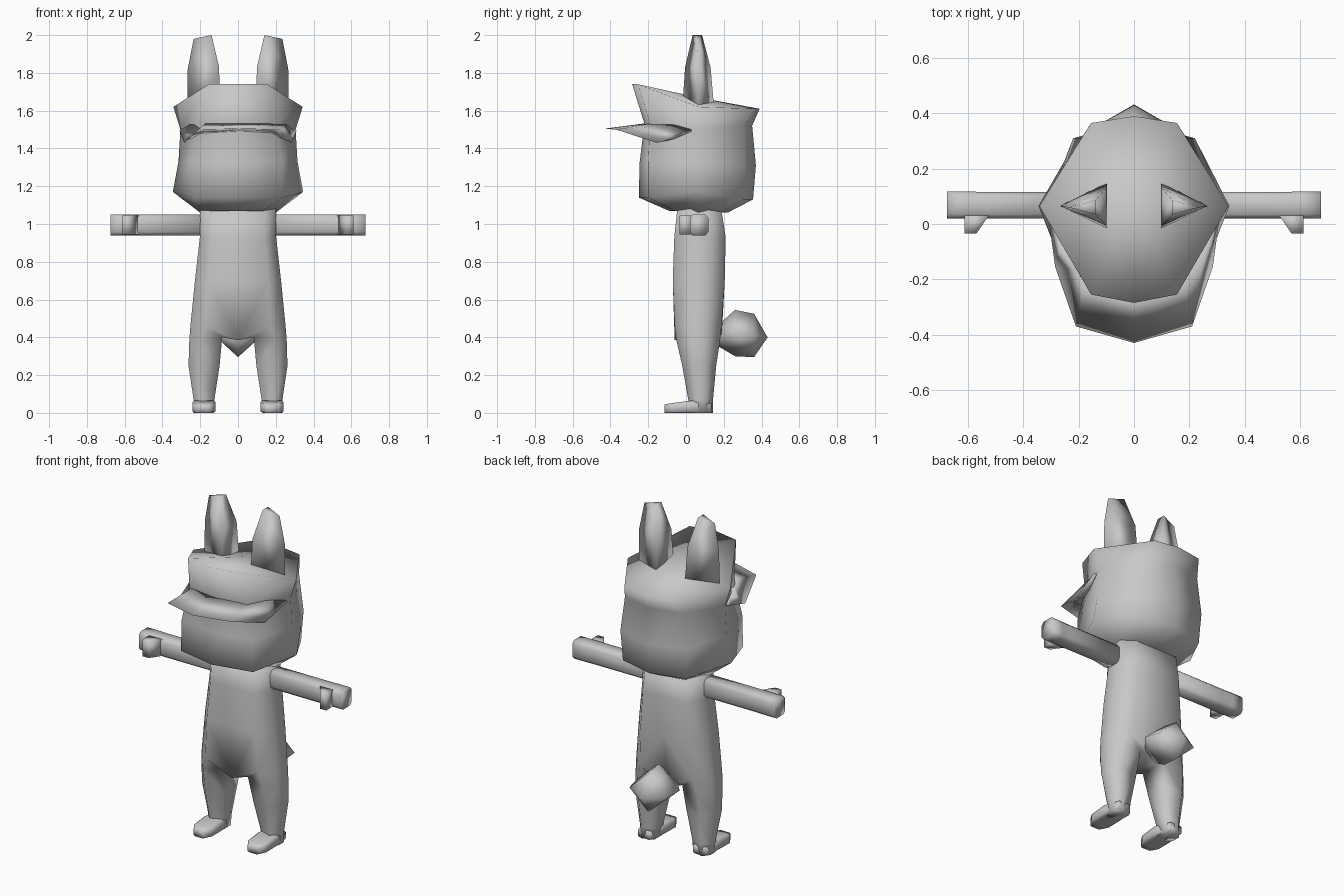
import bpy, bmesh, math

if "Cube" in bpy.data.objects:
    bpy.data.objects.remove(bpy.data.objects["Cube"])

gray = bpy.data.materials.new("plain_gray")
gray.diffuse_color = (0.58, 0.58, 0.58, 1)
gray.use_nodes = True
gray.node_tree.nodes["Principled BSDF"].inputs["Base Color"].default_value = gray.diffuse_color


def loft(name, rings, end=None, angle=180, mirror=False, merge=False):
    """Skin a stack of rings; close the far end with a face or a tip point."""
    bm = bmesh.new()
    loops = [[bm.verts.new(p) for p in ring] for ring in rings]
    n = len(loops[0])
    for a, b in zip(loops, loops[1:]):
        for i in range(n):
            j = (i + 1) % n
            bm.faces.new((a[i], a[j], b[j], b[i]))
    bm.faces.new(loops[0])
    if end is None:
        bm.faces.new(loops[-1])
    else:
        tip = bm.verts.new(end)
        for i in range(n):
            bm.faces.new((loops[-1][i], loops[-1][(i + 1) % n], tip))
    bmesh.ops.recalc_face_normals(bm, faces=bm.faces)
    if merge:  # open the seam along the mirror plane
        seam = [f for f in bm.faces if all(abs(v.co.x) < 1e-5 for v in f.verts)]
        bmesh.ops.delete(bm, geom=seam, context='FACES')
    me = bpy.data.meshes.new(name)
    bm.to_mesh(me)
    bm.free()
    me.materials.append(gray)
    ob = bpy.data.objects.new(name, me)
    bpy.context.collection.objects.link(ob)
    bpy.ops.object.select_all(action='DESELECT')
    ob.select_set(True)
    bpy.context.view_layer.objects.active = ob
    if mirror:
        mod = ob.modifiers.new("mirror", 'MIRROR')
        mod.use_mirror_merge = merge
        bpy.ops.object.modifier_apply(modifier=mod.name)
    if angle >= 180:
        bpy.ops.object.shade_smooth()
    else:
        bpy.ops.object.shade_smooth_by_angle(angle=math.radians(angle))
    return ob


def octagon(a0, a1, b0, b1, cut=0.3):
    """Chamfered rectangle in two axes."""
    ca, cb = (a1 - a0) * cut, (b1 - b0) * cut
    return [(a0 + ca, b0), (a1 - ca, b0), (a1, b0 + cb), (a1, b1 - cb),
            (a1 - ca, b1), (a0 + ca, b1), (a0, b1 - cb), (a0, b0 + cb)]


def head_ring(zf, zs, zb, half, yf, yb, front, back):
    """Eight-sided head section: front, corner, side, back corner, back."""
    (fx, fy), (bx, by) = front, back
    right = [(fx, fy, zf), (half, 0.065, zs), (bx, by, zb)]
    left = [(-x, y, z) for x, y, z in reversed(right)]
    return [(0, yf, zf)] + right + [(0, yb, zb)] + left


# Head, flaring at the top into the cap with its sloped roof
loft("head_and_cap", [
    head_ring(1.07, 1.06, 1.06, 0.20, -0.09, 0.22, (0.13, -0.06), (0.13, 0.19)),
    head_ring(1.14, 1.17, 1.13, 0.345, -0.25, 0.355, (0.24, -0.20), (0.21, 0.30)),
    head_ring(1.33, 1.33, 1.31, 0.315, -0.245, 0.37, (0.235, -0.20), (0.22, 0.31)),
    head_ring(1.53, 1.50, 1.52, 0.305, -0.22, 0.35, (0.19, -0.19), (0.19, 0.31)),
    head_ring(1.74, 1.62, 1.61, 0.342, -0.285, 0.39, (0.155, -0.255), (0.155, 0.365)),
], end=(0, 0.065, 1.67))

# Visor: thin wedge running around the cap front
outer = [(0, -0.43, 1.505), (0.21, -0.37, 1.50), (0.285, -0.155, 1.43), (0.31, 0.03, 1.495)]
upper = [(0, -0.20, 1.535), (0.17, -0.17, 1.535), (0.26, -0.06, 1.525), (0.29, 0.03, 1.50)]
lower = [(0, -0.20, 1.49), (0.17, -0.17, 1.48), (0.26, -0.06, 1.45), (0.29, 0.03, 1.49)]


def both(points):
    return [(-x, y, z) for x, y, z in reversed(points[1:])] + points


loft("visor", list(zip(both(outer), both(upper), both(lower))))


# Ears: tapering three-sided prisms
def ear_ring(z, inner, out, y0, y1):
    return [(inner, y0, z), (inner, y1, z), (out, 0.065, z - 0.01)]


loft("ears", [ear_ring(1.60, 0.096, 0.27, -0.02, 0.15),
              ear_ring(1.83, 0.10, 0.266, -0.005, 0.13),
              [(0.14, 0.035, 2.0), (0.14, 0.085, 2.0), (0.235, 0.06, 1.98)]],
     mirror=True)


# Body: one leg rising into half of the torso, mirrored and joined at the seam
def body_ring(z, inner, out, y0, y1, z_in=None):
    zi = z if z_in is None else z_in
    mid = inner + (out - inner) * 0.7
    dy = (y1 - y0) * 0.3
    lean = 0 if inner == 0 else 0.025
    start = inner + (out - inner) * 0.12 if inner else 0
    return [(start, y0 + lean, zi), (mid, y0, z), (out, y0 + dy, z),
            (out, y1 - dy, z), (mid, y1, z), (start, y1 - lean, zi)]


loft("body", [
    body_ring(0.0, 0.115, 0.235, 0.015, 0.142),
    body_ring(0.07, 0.11, 0.235, 0.012, 0.143),
    body_ring(0.25, 0.075, 0.262, -0.02, 0.16),
    body_ring(0.38, 0.06, 0.258, -0.05, 0.18, 0.40),
    body_ring(0.46, 0.0, 0.252, -0.06, 0.188, 0.385),
    body_ring(0.70, 0.0, 0.228, -0.07, 0.205),
    body_ring(0.93, 0.0, 0.202, -0.062, 0.21),
    body_ring(1.09, 0.0, 0.20, -0.045, 0.185)], mirror=True, merge=True)

# Feet
loft("feet", [[(x, y, z) for x, z in octagon(x0, x1, 0, h, 0.12)] for y, x0, x1, h in (
    (-0.115, 0.145, 0.215, 0.045), (-0.075, 0.12, 0.24, 0.052),
    (0.03, 0.12, 0.24, 0.065), (0.135, 0.14, 0.225, 0.05))], mirror=True)

# Arms
loft("arms", [[(x, y, z) for y, z in octagon(0.02, y1, 0.94, 1.05, 0.16)] for x, y1 in (
    (0.15, 0.115), (0.53, 0.115), (0.61, 0.118), (0.675, 0.118))], mirror=True)

# Thumbs
thumb = [(0.525, 0.03), (0.57, -0.035), (0.612, -0.035), (0.612, 0.03)]
loft("thumbs", [[(x, y, z) for x, y in thumb] for z in (0.945, 1.045)], mirror=True)


# Tail: faceted diamond ball
def tail_ring(y, top, bottom, half):
    mid = (top + bottom) / 2
    return [(0, y, top), (half, y, mid), (0, y, bottom), (-half, y, mid)]


loft("tail", [tail_ring(0.175, 0.47, 0.35, 0.07), tail_ring(0.26, 0.545, 0.30, 0.14),
              tail_ring(0.36, 0.525, 0.295, 0.125)], end=(0, 0.432, 0.40))
